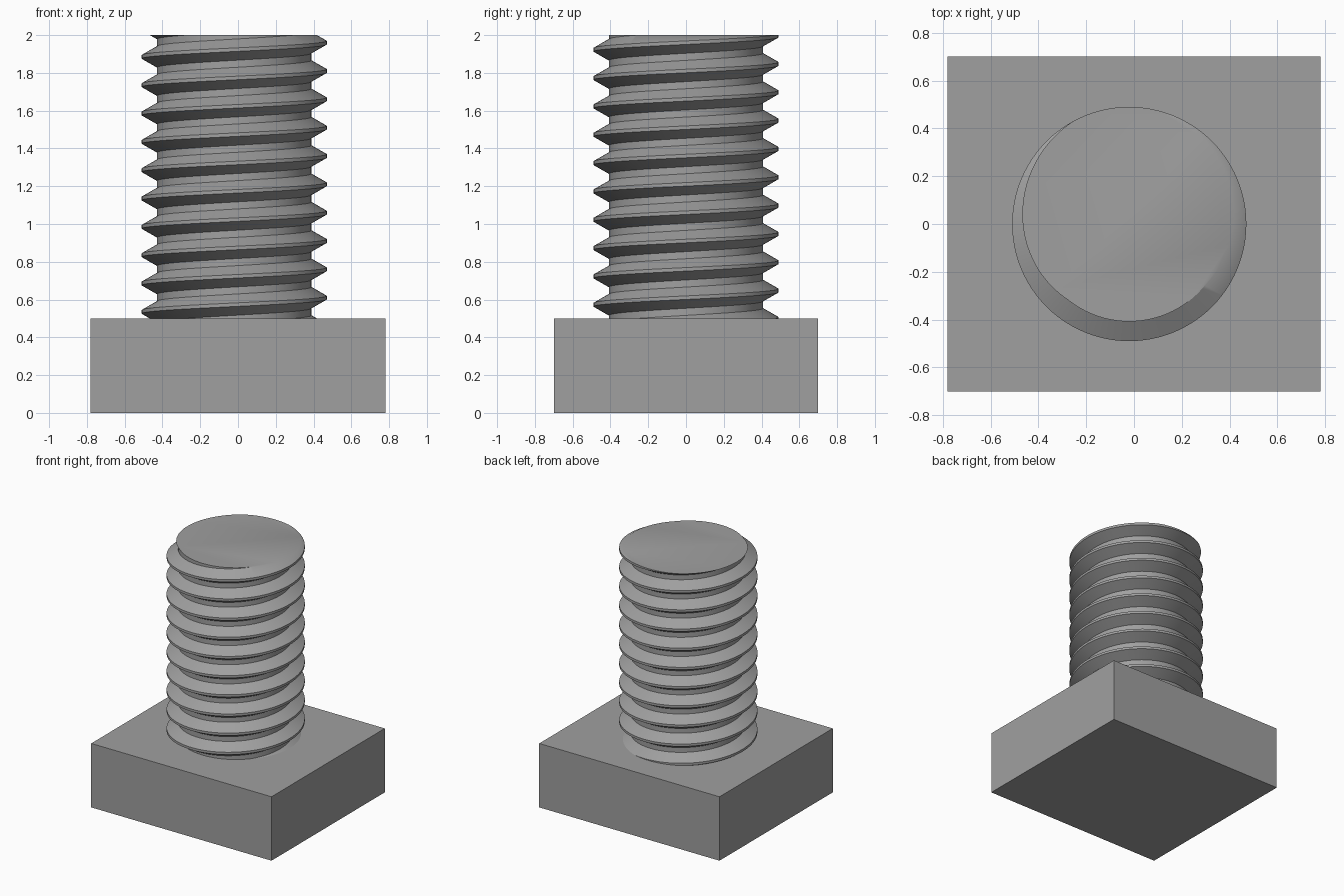
import bpy, bmesh, math

if "Cube" in bpy.data.objects:
    bpy.data.objects.remove(bpy.data.objects["Cube"])

PITCH = 0.15
CREST_R, ROOT_R = 0.49, 0.408
AXIS_X = -0.02
SEG = 96          # segments per turn
TURNS = 13
CREST_Z = 0.31    # crest height where the helix starts

metal = bpy.data.materials.new("grey metal")
metal.diffuse_color = (0.35, 0.35, 0.35, 1)
metal.use_nodes = True
metal.node_tree.nodes["Principled BSDF"].inputs["Base Color"].default_value = metal.diffuse_color


def finish(bm, name):
    bmesh.ops.recalc_face_normals(bm, faces=bm.faces)
    me = bpy.data.meshes.new(name)
    bm.to_mesh(me)
    bm.free()
    me.materials.append(metal)
    ob = bpy.data.objects.new(name, me)
    bpy.context.collection.objects.link(ob)
    return ob


# Rectangular head
bm = bmesh.new()
bmesh.ops.create_cube(bm, size=1)
bmesh.ops.scale(bm, vec=(1.56, 1.40, 0.5), verts=bm.verts)
bmesh.ops.translate(bm, vec=(0, 0, 0.25), verts=bm.verts)
finish(bm, "bolt_head")

# Threaded shaft: trapezoid tooth profile swept along a right-handed helix
profile = [(ROOT_R, -PITCH * 3 / 8), (CREST_R, -PITCH / 16),
           (CREST_R, PITCH / 16), (ROOT_R, PITCH * 3 / 8)]
bm = bmesh.new()
rows = []
for k in range(SEG * TURNS + 1):
    a = math.tau * k / SEG
    z = CREST_Z + PITCH * k / SEG
    rows.append([bm.verts.new((AXIS_X + r * math.cos(a), r * math.sin(a), z + dz))
                 for r, dz in profile])
for k in range(SEG * TURNS):
    p, q = rows[k], rows[k + 1]
    for j in range(3):
        bm.faces.new((p[j], q[j], q[j + 1], p[j + 1]))
    if k + SEG + 1 < len(rows):   # root band joining the next turn
        bm.faces.new((p[3], q[3], rows[k + SEG + 1][0], rows[k + SEG][0]))

# Trim both ends flat and cap them
for z, n in ((0.48, -1), (2.0, 1)):
    cut = bmesh.ops.bisect_plane(bm, geom=bm.verts[:] + bm.edges[:] + bm.faces[:],
                                 dist=1e-6, plane_co=(0, 0, z), plane_no=(0, 0, n),
                                 clear_outer=True)
    rim = [e for e in cut["geom_cut"] if isinstance(e, bmesh.types.BMEdge)]
    bmesh.ops.edgeloop_fill(bm, edges=rim)
shaft = finish(bm, "threaded_shaft")

# Smooth around the shaft, sharp along crests and ends
bpy.context.view_layer.objects.active = shaft
shaft.select_set(True)
bpy.ops.object.shade_smooth_by_angle(angle=math.radians(30))
